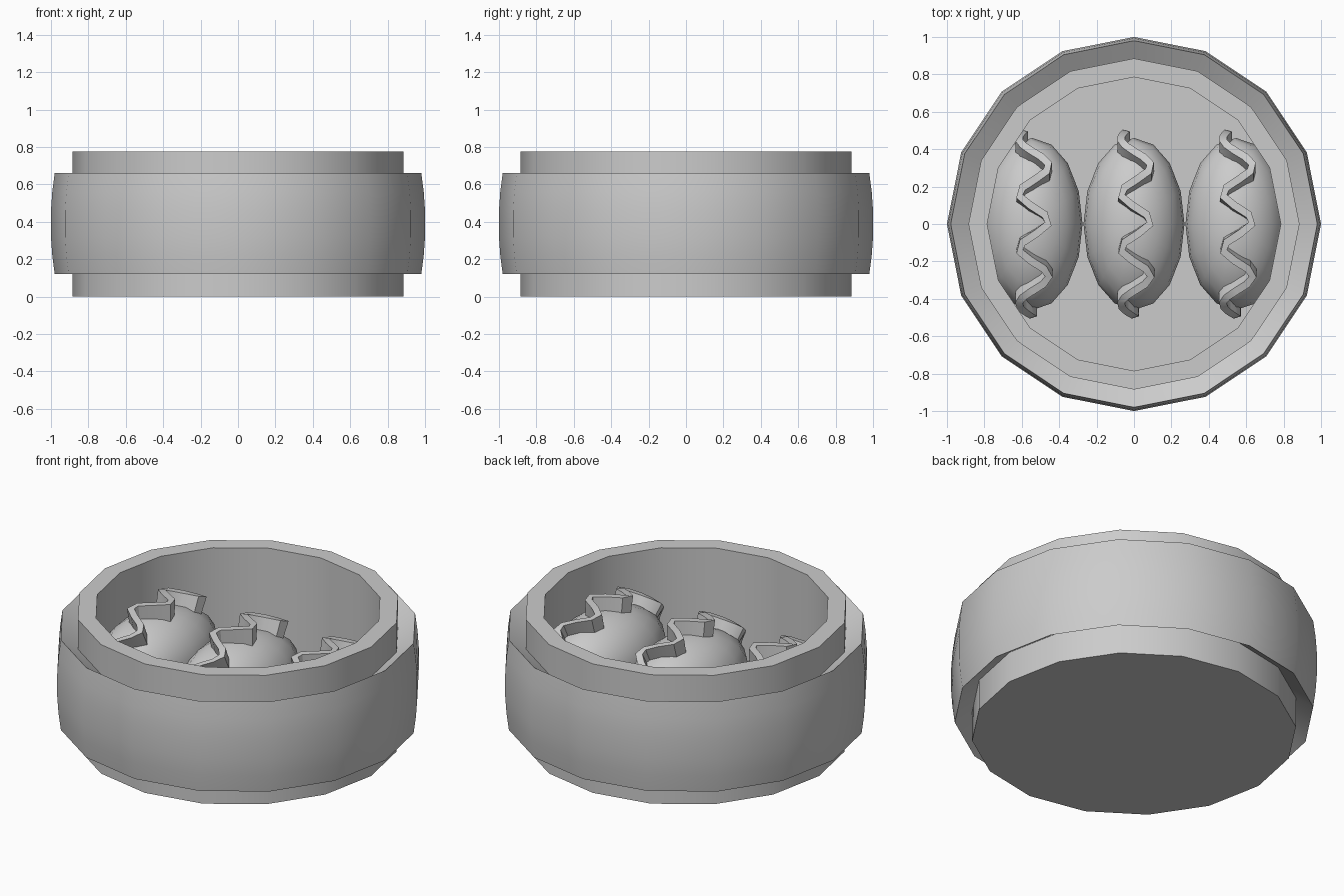
import bpy, bmesh, math

if "Cube" in bpy.data.objects:
    bpy.data.objects.remove(bpy.data.objects["Cube"])

SIDES = 16


def finish(name, bm):
    bmesh.ops.remove_doubles(bm, verts=bm.verts, dist=1e-5)
    bmesh.ops.recalc_face_normals(bm, faces=bm.faces)
    me = bpy.data.meshes.new(name)
    bm.to_mesh(me)
    bm.free()
    ob = bpy.data.objects.new(name, me)
    bpy.context.collection.objects.link(ob)
    bpy.ops.object.select_all(action='DESELECT')
    ob.select_set(True)
    bpy.context.view_layer.objects.active = ob
    bpy.ops.object.shade_smooth_by_angle(angle=math.radians(32))
    return ob


def lathe(name, profile, closed=False):
    """Spin an (r, z) profile around z with a low side count."""
    bm = bmesh.new()
    vs = [bm.verts.new((r, 0, z)) for r, z in profile]
    pairs = list(zip(vs, vs[1:])) + ([(vs[-1], vs[0])] if closed else [])
    edges = [bm.edges.new(p) for p in pairs]
    bmesh.ops.spin(bm, geom=vs + edges, cent=(0, 0, 0), axis=(0, 0, 1),
                   angle=2 * math.pi, steps=SIDES, use_merge=True)
    return finish(name, bm)


# Steamer basket: tray with wall and floor
lathe("basket_tray", [(0, 0), (0.885, 0), (0.885, 0.775), (0.785, 0.775),
                      (0.785, 0.10), (0, 0.10)])

# Bulged outer band, its lips sloping in towards the tray wall
lathe("basket_band", [(0.86, 0.20), (0.98, 0.12), (0.993, 0.22), (1, 0.32), (1, 0.46),
                      (0.993, 0.56), (0.98, 0.66), (0.86, 0.58)], closed=True)

CZ = 0.33  # height of dumpling centres


def dumpling_body(name, x):
    bm = bmesh.new()
    bmesh.ops.create_uvsphere(bm, u_segments=16, v_segments=12, radius=1)
    for v in bm.verts:
        v.co = (x + v.co.x * 0.27, v.co.y * 0.46, CZ + v.co.z * 0.27)
    return finish(name, bm)


def dumpling_frill(name, x):
    """Wavy ribbon arching over the dumpling from end to end."""
    bm = bmesh.new()
    rings = []
    n = 32
    for i in range(n + 1):
        t = math.radians(-92 + 184 * i / n)
        s, c = math.sin(t), math.cos(t)
        ph = 2 * math.pi * (0.5 * s - 0.015) / 0.295
        wx = x + 0.01 + 0.08 * math.cos(ph)
        # ribbon thickness offset across the wave direction
        slope = -0.08 * math.sin(ph) * 2 * math.pi / 0.295 * max(abs(c), 0.2)
        k = 0.02 / math.hypot(1, slope)
        dx, dy = k, -k * slope
        rings.append([bm.verts.new((wx + q * dx, a * s + q * dy, CZ + b * c))
                      for a, b, q in ((0.42, 0.24, -1), (0.50, 0.35, -1),
                                      (0.50, 0.35, 1), (0.42, 0.24, 1))])
    for r0, r1 in zip(rings, rings[1:]):
        for j in range(4):
            bm.faces.new((r0[j], r0[(j + 1) % 4], r1[(j + 1) % 4], r1[j]))
    bm.faces.new(rings[0])
    bm.faces.new(rings[-1])
    return finish(name, bm)


# Three dumplings in a row
for label, px in (("left", -0.545), ("middle", 0), ("right", 0.545)):
    dumpling_body("dumpling_body_" + label, px)
    dumpling_frill("dumpling_frill_" + label, px)
